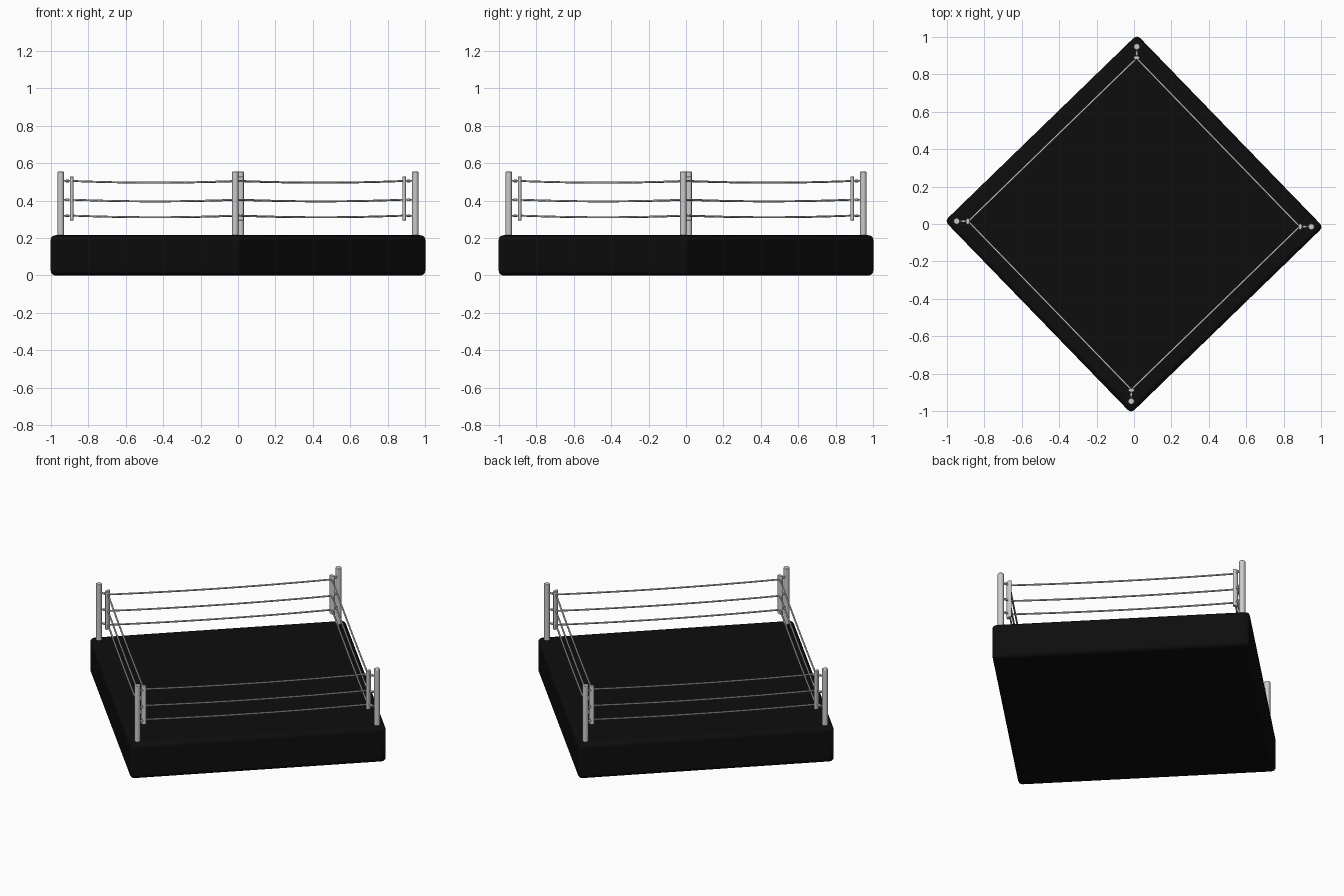
import bpy, math
from mathutils import Vector

if "Cube" in bpy.data.objects:
    bpy.data.objects.remove(bpy.data.objects["Cube"])

TILT = math.radians(-0.9)
LEVELS = (0.505, 0.405, 0.32)


def polar(r, i, z):
    a = TILT + i * math.pi / 2
    return Vector((r * math.cos(a), r * math.sin(a), z))


def rod(name, a, b, r, sides=16, bevel=0.0):
    d = b - a
    bpy.ops.mesh.primitive_cylinder_add(vertices=sides, radius=r, depth=d.length,
                                        location=(a + b) / 2,
                                        rotation=d.to_track_quat('Z', 'Y').to_euler())
    o = bpy.context.object
    o.name = name
    if bevel:
        m = o.modifiers.new("bevel", 'BEVEL')
        m.width, m.segments = bevel, 2
        m.limit_method = 'ANGLE'
        m.angle_limit = math.radians(50)
    bpy.ops.object.shade_smooth_by_angle()
    return o


# platform: rounded black slab turned onto its corner
side = 1.012 * math.sqrt(2)
bpy.ops.mesh.primitive_cube_add(size=1, location=(0, 0, 0.1075),
                                rotation=(0, 0, math.pi / 4 + TILT))
base = bpy.context.object
base.name = "platform"
base.scale = (side, side, 0.215)
bpy.ops.object.transform_apply(location=False, rotation=False, scale=True)
bev = base.modifiers.new("bevel", 'BEVEL')
bev.width, bev.segments = 0.025, 4
bpy.ops.object.shade_smooth_by_angle()
black = bpy.data.materials.new("black_canvas")
black.diffuse_color = (0.004, 0.004, 0.004, 1)
black.use_nodes = True
black.node_tree.nodes["Principled BSDF"].inputs["Base Color"].default_value = black.diffuse_color
base.data.materials.append(black)

for i in range(4):
    # corner post
    rod("corner_post", polar(0.948, i, 0.2), polar(0.948, i, 0.555), 0.017, 24, 0.003)

    # flattened corner pad
    pad = rod("corner_pad", polar(0.889, i, 0.295), polar(0.889, i, 0.528), 0.017, 16, 0.002)
    pad.rotation_euler = (0, 0, TILT + i * math.pi / 2)
    pad.scale = (0.62, 1, 1)

    for z in LEVELS:
        # turnbuckle: thin pin with a thicker barrel
        rod("turnbuckle_pin", polar(0.885, i, z), polar(0.94, i, z), 0.004, 10)
        rod("turnbuckle_barrel", polar(0.903, i, z), polar(0.922, i, z), 0.007, 12, 0.002)

        # sagging rope to the next corner
        a, b = polar(0.886, i, z), polar(0.886, i + 1, z)
        cu = bpy.data.curves.new("rope", 'CURVE')
        cu.dimensions = '3D'
        cu.bevel_depth = 0.005
        cu.bevel_resolution = 2
        cu.use_fill_caps = True
        sp = cu.splines.new('POLY')
        n = 12
        sp.points.add(n)
        for k in range(n + 1):
            t = k / n
            p = a.lerp(b, t)
            p.z -= 0.009 * 4 * t * (1 - t)
            sp.points[k].co = (*p, 1)
        sp.use_smooth = True
        bpy.context.collection.objects.link(bpy.data.objects.new("rope", cu))
